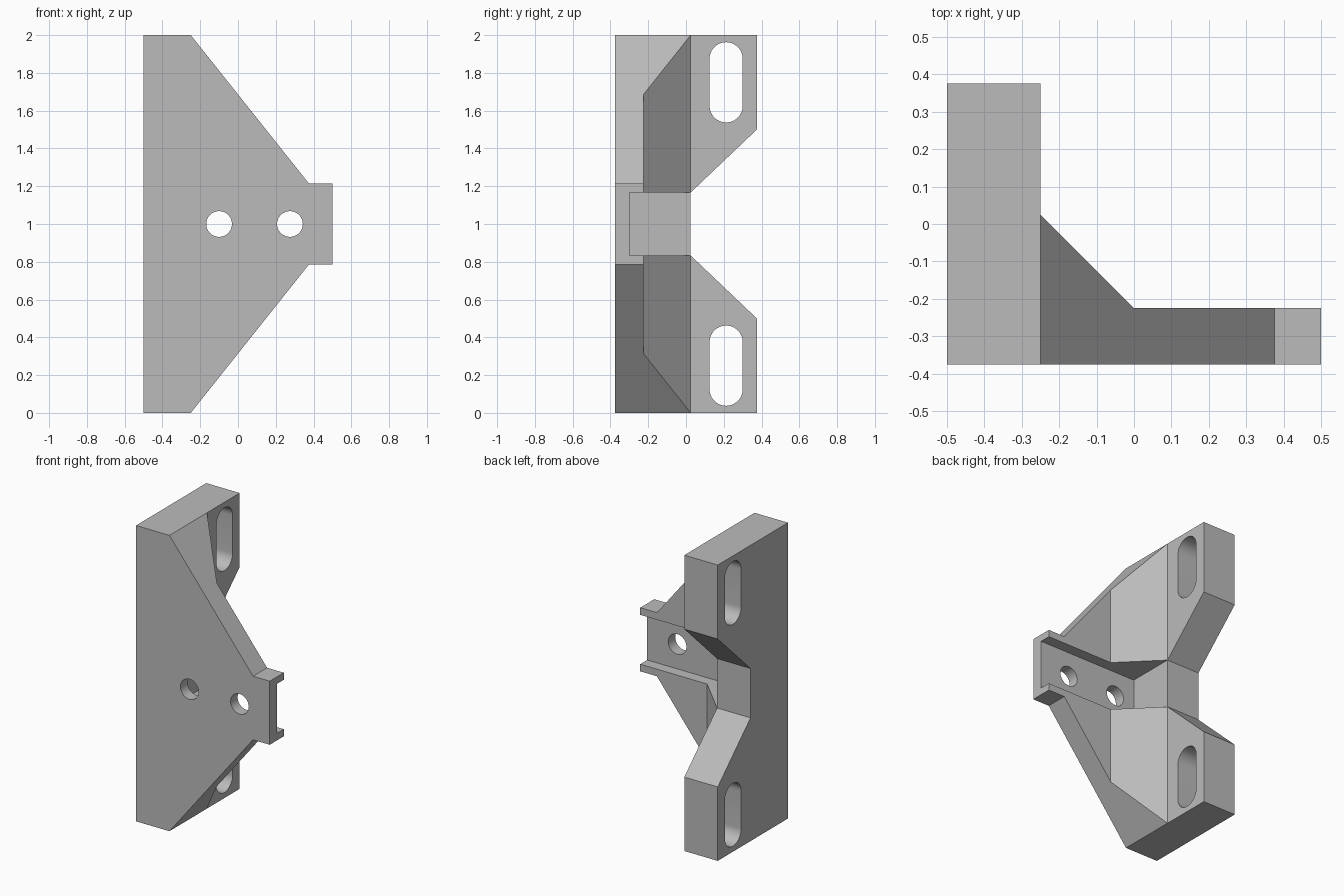
import bpy, bmesh, math
from mathutils import Vector

cube = bpy.data.objects.get("Cube")
if cube:
    bpy.data.objects.remove(cube, do_unlink=True)

grey = bpy.data.materials.new("plain grey")
grey.use_nodes = True
grey.diffuse_color = (0.5, 0.5, 0.5, 1)
grey.node_tree.nodes["Principled BSDF"].inputs["Base Color"].default_value = (0.5, 0.5, 0.5, 1)


def prism(name, outline, axis, start, end):
    """Extrude a 2D outline along x, y or z; the outline uses the other two axes in order."""
    def place(p, d):
        c = list(p)
        c.insert("xyz".index(axis), d)
        return Vector(c)
    bm = bmesh.new()
    face = bm.faces.new([bm.verts.new(place(p, start)) for p in outline])
    out = bmesh.ops.extrude_face_region(bm, geom=[face])
    top = [v for v in out["geom"] if isinstance(v, bmesh.types.BMVert)]
    bmesh.ops.translate(bm, verts=top, vec=place((0, 0), end - start))
    bmesh.ops.recalc_face_normals(bm, faces=bm.faces)
    mesh = bpy.data.meshes.new(name)
    bm.to_mesh(mesh)
    bm.free()
    mesh.materials.append(grey)
    obj = bpy.data.objects.new(name, mesh)
    bpy.context.collection.objects.link(obj)
    return obj


def rounded(u, v, r, half=0.0, steps=24):
    """Circle outline, stretched by half on both sides in v to form a slot."""
    pts = []
    for end in (0, 1):
        for i in range(steps + 1 if half else steps):
            a = math.pi * (end + i / steps)
            pts.append((u + r * math.cos(a), v + r * math.sin(a) + half * (1 - 2 * end)))
    return pts


def combine(body, tool, operation):
    mod = body.modifiers.new(operation.lower(), "BOOLEAN")
    mod.operation = operation
    mod.solver = "EXACT"
    mod.object = tool
    bpy.context.view_layer.objects.active = body
    bpy.ops.object.modifier_apply(modifier=mod.name)
    bpy.data.objects.remove(tool, do_unlink=True)


# Angled section with the corner gusset, run the full height
bracket = prism("angle_bracket", [(-0.5, -0.375), (0.5, -0.375), (0.5, -0.225), (0, -0.225),
                                  (-0.25, 0.025), (-0.25, 0.375), (-0.5, 0.375)], "z", -0.1, 2.1)

# Tapered front outline, mirrored about mid height
upper = [(-0.6, 2), (-0.25, 2), (0.375, 1.215), (0.6, 1.215)]
lower = [(x, 2 - z) for x, z in reversed(upper)]
combine(bracket, prism("front_outline", upper + lower, "y", -0.6, 0.6), "INTERSECT")

# Notch in the rear edge of the side wall
notch = [(0.025, 1.167), (0.375, 1.5), (0.6, 1.714), (0.6, 0.286), (0.375, 0.5), (0.025, 0.833)]
combine(bracket, prism("rear_notch", notch, "x", -0.7, 0.7), "DIFFERENCE")

# Channel across the back of the front plate
channel = [(-0.3, 0.833), (0.2, 0.833), (0.2, 1.167), (-0.3, 1.167)]
combine(bracket, prism("channel", channel, "x", -0.25, 0.7), "DIFFERENCE")

# Screw holes and adjustment slots
for x in (-0.1, 0.275):
    combine(bracket, prism("screw_hole", rounded(x, 1, 0.068), "y", -0.6, 0.1), "DIFFERENCE")
for z in (0.25, 1.75):
    combine(bracket, prism("slot", rounded(0.2125, z, 0.0875, 0.125), "x", -0.7, 0.2), "DIFFERENCE")

bpy.ops.object.select_all(action="DESELECT")
bracket.select_set(True)
bpy.context.view_layer.objects.active = bracket
bpy.ops.object.shade_smooth_by_angle(angle=math.radians(30))
